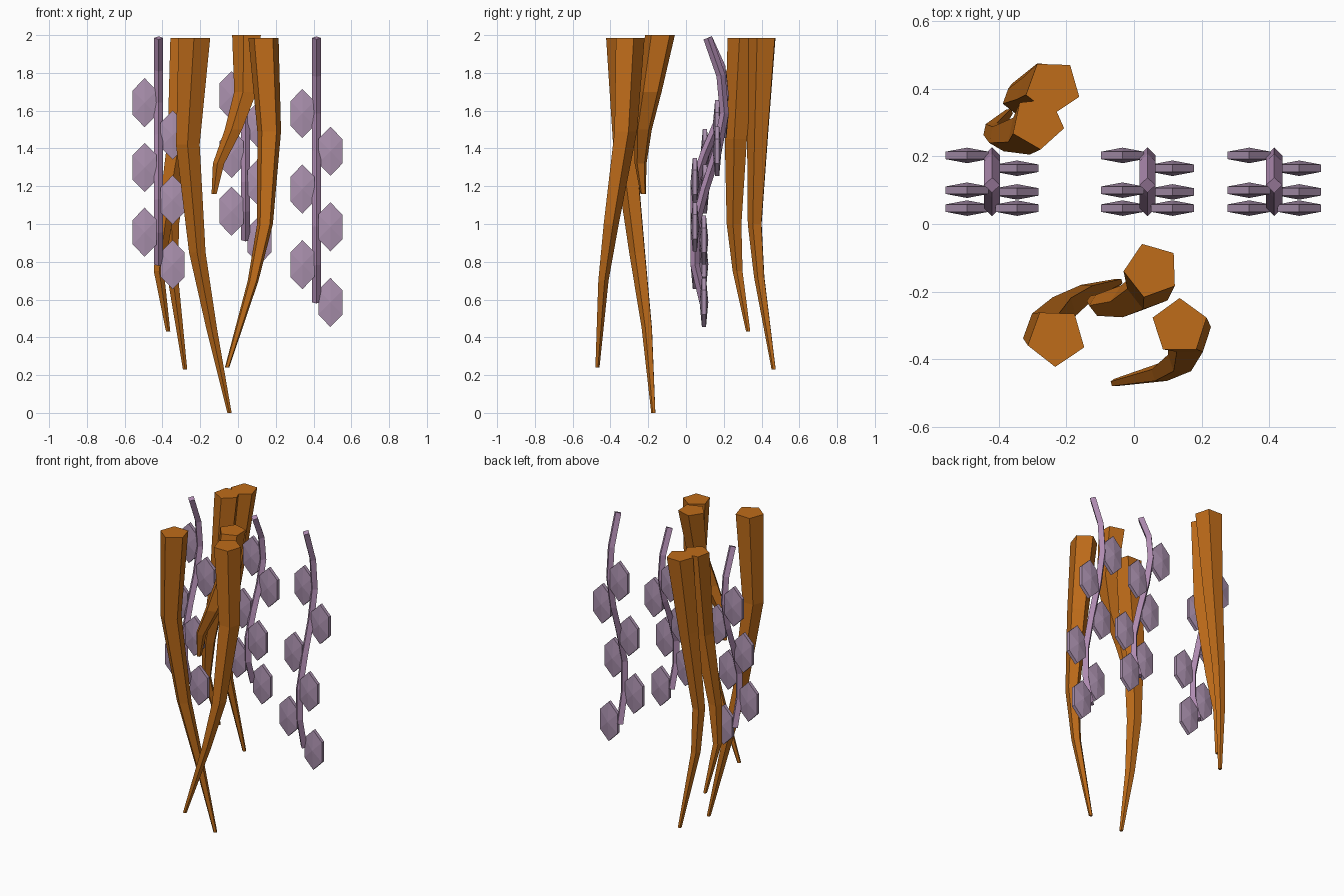
import bpy, bmesh
from math import sin, cos, pi, radians
from mathutils import Vector

if "Cube" in bpy.data.objects:
    bpy.data.objects.remove(bpy.data.objects["Cube"])


def material(name, color):
    m = bpy.data.materials.new(name)
    m.diffuse_color = (*color, 1)
    m.use_nodes = True
    m.node_tree.nodes["Principled BSDF"].inputs["Base Color"].default_value = m.diffuse_color
    return m


BARK = material("bark", (0.52, 0.15, 0.01))
STEM = material("stem", (0.43, 0.26, 0.44))
LEAF = material("leaf", (0.40, 0.28, 0.42))


def finish(bm, name, mat):
    bmesh.ops.recalc_face_normals(bm, faces=bm.faces)
    me = bpy.data.meshes.new(name)
    bm.to_mesh(me)
    bm.free()
    me.materials.append(mat)
    ob = bpy.data.objects.new(name, me)
    bpy.context.collection.objects.link(ob)
    return ob


def loft(name, path, sides, start, mat, tilt=0.0):
    """Tapered tube through (x, y, z, radius) points, capped at both ends."""
    bm = bmesh.new()
    pts = [Vector(p[:3]) for p in path]
    rings = []
    for i, p in enumerate(path):
        t = (pts[min(i + 1, len(pts) - 1)] - pts[max(i - 1, 0)]).normalized()
        turn = Vector((0, 0, -1)).rotation_difference(t)
        ring = []
        for k in range(sides):
            a = radians(start) + 2 * pi * k / sides
            flat = Vector((cos(a), sin(a), 0)) * p[3]
            ring.append(bm.verts.new(pts[i] + flat.lerp(turn @ flat, tilt)))
        rings.append(ring)
    for a, b in zip(rings, rings[1:]):
        for k in range(sides):
            n = (k + 1) % sides
            bm.faces.new((a[k], a[n], b[n], b[k]))
    bm.faces.new(rings[0])
    bm.faces.new(rings[-1])
    return finish(bm, name, mat)


# Hanging roots: five-sided, tapering and curling downwards
roots = {
    "root_front_left": (52, [
        (-0.23, -0.335, 1.985, .088), (-0.265, -0.32, 1.42, .066), (-0.215, -0.255, .85, .046),
        (-0.14, -0.205, .45, .03), (-0.045, -0.172, 0, .012)]),
    "root_front_short": (38, [
        (0.052, -0.137, 2.0, .083), (0.045, -0.19, 1.70, .065), (-0.02, -0.228, 1.50, .05),
        (-0.10, -0.24, 1.32, .033), (-0.125, -0.227, 1.16, .015)]),
    "root_front_right": (18, [
        (0.135, -0.303, 1.985, .084), (0.165, -0.325, 1.49, .066), (0.143, -0.40, 1.0, .044),
        (0.08, -0.44, .70, .03), (-0.058, -0.47, .24, .012)]),
    "root_back_right": (52, [
        (-0.24, 0.405, 1.985, .083), (-0.29, 0.385, 1.5, .062), (-0.35, 0.367, 1.0, .04),
        (-0.345, 0.39, .72, .03), (-0.28, 0.465, .23, .012)]),
    "root_back_left": (60, [
        (-0.285, 0.30, 1.985, .08), (-0.315, 0.268, 1.45, .063), (-0.39, 0.257, 1.0, .042),
        (-0.42, 0.275, .75, .028), (-0.37, 0.33, .43, .012)]),
}
for name, (start, path) in roots.items():
    loft(name, path, 5, start, BARK)


def leaf(name, x, y, z):
    """Upright hexagonal leaf with a thin rim and slightly domed faces."""
    bm = bmesh.new()
    angles = [pi / 2 + k * pi / 3 for k in range(6)]
    sheets = []
    for s in (-1, 1):
        rim = [bm.verts.new((x + .0735 * cos(a), y + s * .011, z + .13 * sin(a))) for a in angles]
        mid = bm.verts.new((x, y + s * .023, z))
        for k in range(6):
            bm.faces.new((mid, rim[k], rim[(k + 1) % 6]))
        sheets.append(rim)
    a, b = sheets
    for k in range(6):
        n = (k + 1) % 6
        bm.faces.new((a[k], a[n], b[n], b[k]))
    finish(bm, name, LEAF)


# Three vines sharing one sway, stretched to different lengths
SWAY = [.115, .185, .203, .165, .10, .047, .047, .095]
TOP = 1.985
for side, x, length in (("left", -.42, 1.2), ("middle", .04, 1.07), ("right", .415, 1.4)):
    path = [(x, y, TOP - length * i / 7, .024) for i, y in enumerate(SWAY)]
    loft(f"vine_stem_{side}", path, 4, 0, STEM, tilt=1.0)
    # Leaves alternate left and right at each joint
    for i, (px, py, pz, _) in enumerate(path[2:]):
        leaf(f"vine_leaf_{side}_{i + 1}", px + (.074 if i % 2 else -.074), py, pz)
